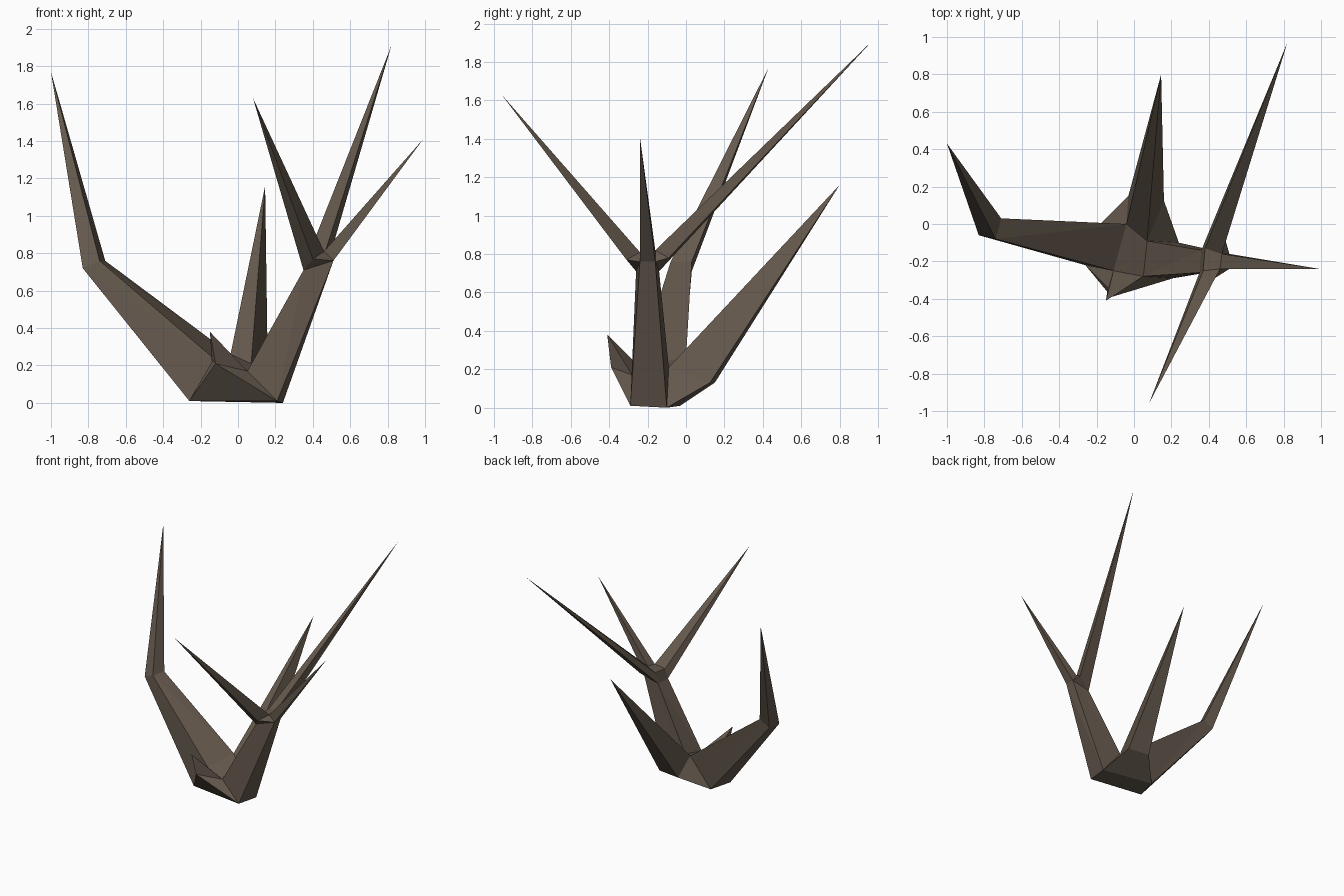
import bpy, bmesh
from mathutils import Vector as V

if "Cube" in bpy.data.objects:
    bpy.data.objects.remove(bpy.data.objects["Cube"])

bark = bpy.data.materials.new("bark")
bark.diffuse_color = (0.13, 0.10, 0.075, 1)
bark.use_nodes = True
bark.node_tree.nodes["Principled BSDF"].inputs["Base Color"].default_value = bark.diffuse_color
bm = bmesh.new()


def face(*pts):
    bm.faces.new([bm.verts.new(p) for p in pts])


def bridge(a, b):
    """Skin between two rings with the same number of points."""
    for i in range(len(a)):
        j = (i + 1) % len(a)
        face(a[i], a[j], b[j])
        face(a[i], b[j], b[i])


def spike(ring, tip):
    for i in range(len(ring)):
        face(ring[i], ring[(i + 1) % len(ring)], V(tip))


# root block: bottom and top corners (front left, front right, back right, back left)
b_fl, b_fr, b_br, b_bl = [V(p) for p in (
    (-.26, -.22, .01), (.21, -.29, .01), (.24, -.10, 0), (-.21, -.03, .01))]
t_fl, t_fr, t_br, t_bl = [V(p) for p in (
    (-.11, -.25, .22), (.05, -.28, .17), (.07, -.09, .21), (-.04, 0, .26))]
face(b_fl, b_fr, b_br, b_bl)
face(t_fl, t_fr, t_br)
face(t_fl, t_br, t_bl)

# left branch: bent once, then tapering to a point
elbow = [V(p) for p in ((-.83, -.06, .72), (-.80, .03, .71), (-.71, .03, .76), (-.74, -.08, .76))]
bridge([b_fl, b_bl, t_bl, t_fl], elbow)
spike(elbow, (-1, .43, 1.77))

# back spike
k_l, k_r = V((-.03, .15, .13)), V((.16, .125, .13))
face(b_bl, b_br, k_r, k_l)
face(b_bl, k_l, t_bl)
face(b_br, t_br, k_r)
spike([k_l, k_r, t_br, t_bl], (.145, .80, 1.16))

# front stub
n, m = V((-.12, -.39, .21)), V((-.14, -.34, .22))
face(b_fl, b_fr, n)
face(b_fr, t_fr, n)
face(b_fl, n, m)
face(b_fl, m, t_fl)
spike([n, t_fr, t_fl, m], (-.15, -.41, .38))

# right trunk up to the fork
e, f, g, h = fork = [V(p) for p in (
    (.36, -.14, .71), (.51, -.16, .76), (.51, -.24, .76), (.35, -.26, .71))]
bridge([t_br, b_br, b_fr, t_fr], fork)

# fork: top corners plus the flared roots of the back and front spikes
a, b, c, d = [V(p) for p in (
    (.38, -.13, .80), (.47, -.16, .82), (.46, -.24, .81), (.37, -.25, .79))]
p, q = V((.49, -.09, .78)), V((.40, -.31, .77))
face(a, b, c, d)
face(e, h, d, a)
for tri in ((e, p, f), (p, b, f), (h, g, q), (q, g, c)):
    face(*tri)

# three long spikes on the fork
spike([e, a, b, p], (.82, .97, 1.91))
spike([h, q, c, d], (.08, -.96, 1.63))
spike([f, g, c, b], (.99, -.24, 1.41))

bmesh.ops.remove_doubles(bm, verts=bm.verts, dist=0.0005)
bmesh.ops.recalc_face_normals(bm, faces=bm.faces)
mesh = bpy.data.meshes.new("dead_branches")
bm.to_mesh(mesh)
bm.free()
mesh.materials.append(bark)
obj = bpy.data.objects.new("dead_branches", mesh)
bpy.context.collection.objects.link(obj)
